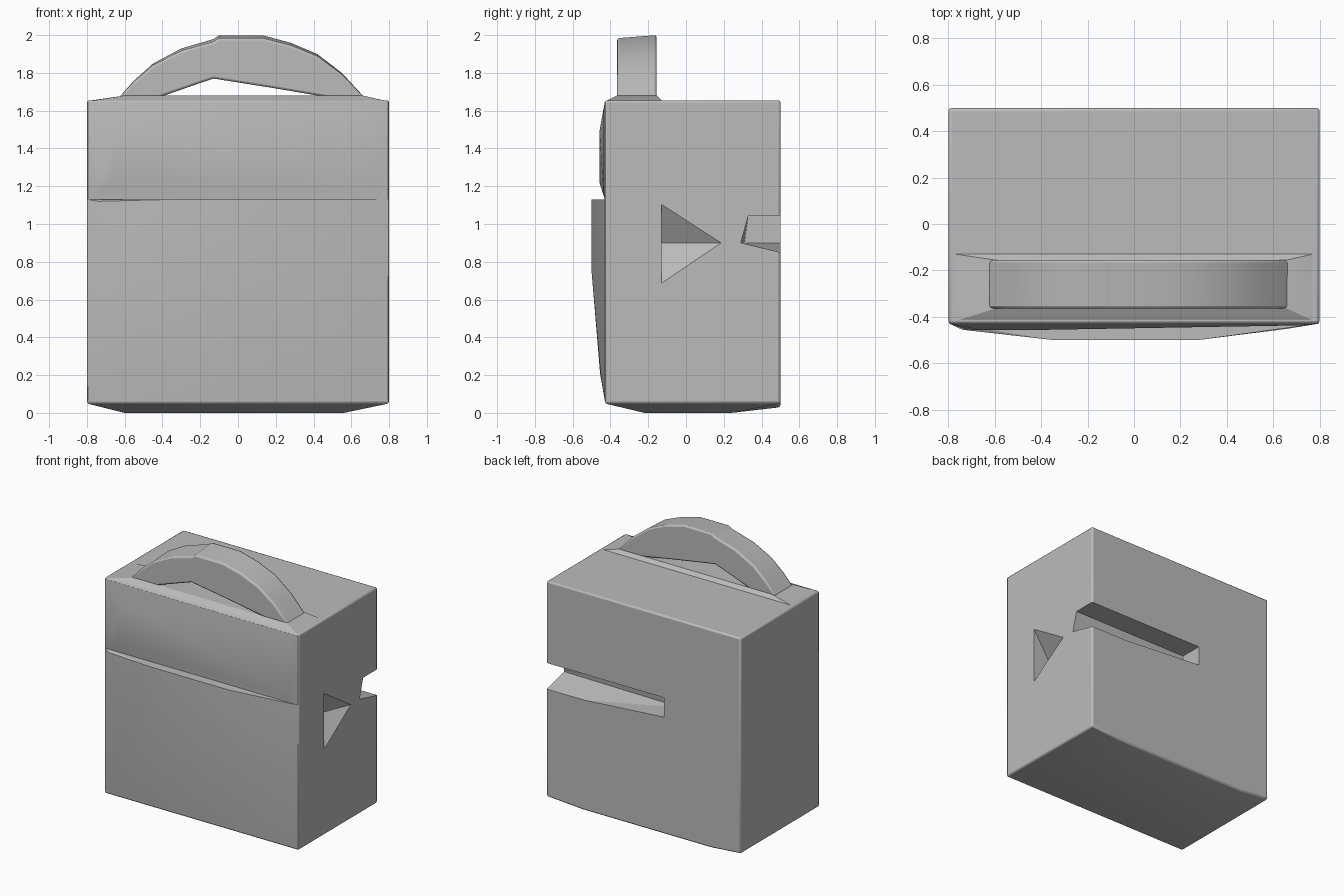
import bpy, bmesh, math

cube = bpy.data.objects.get("Cube")
if cube:
    bpy.data.objects.remove(cube, do_unlink=True)

grey = bpy.data.materials.new("plain grey")
grey.use_nodes = True
colour = (0.5, 0.5, 0.5, 1)
grey.diffuse_color = colour
grey.node_tree.nodes["Principled BSDF"].inputs["Base Color"].default_value = colour


def make_object(name, bm):
    bmesh.ops.recalc_face_normals(bm, faces=bm.faces)
    mesh = bpy.data.meshes.new(name)
    bm.to_mesh(mesh)
    bm.free()
    mesh.materials.append(grey)
    obj = bpy.data.objects.new(name, mesh)
    bpy.context.collection.objects.link(obj)
    return obj


def hull(name, points):
    """Convex solid around a few corner points."""
    bm = bmesh.new()
    for p in points:
        bm.verts.new(p)
    res = bmesh.ops.convex_hull(bm, input=bm.verts)
    loose = [v for v in bm.verts if not v.link_faces]
    bmesh.ops.delete(bm, geom=loose, context='VERTS')
    bmesh.ops.dissolve_limit(bm, angle_limit=0.01, verts=bm.verts, edges=bm.edges)
    return make_object(name, bm)


def rect(x0, x1, y0, y1, z):
    return [(x, y, z) for x in (x0, x1) for y in (y0, y1)]


def bevel(obj, width, angle):
    mod = obj.modifiers.new("bevel", 'BEVEL')
    mod.width = width
    mod.segments = 2
    mod.limit_method = 'ANGLE'
    mod.angle_limit = math.radians(angle)


def smooth(obj, angle=25):
    bpy.ops.object.select_all(action='DESELECT')
    obj.select_set(True)
    bpy.context.view_layer.objects.active = obj
    bpy.ops.object.shade_smooth_by_angle(angle=math.radians(angle))


# Main block with a shallow bulging underside
body = hull("body",
            rect(-0.8, 0.8, -0.43, 0.5, 1.655) + rect(-0.8, 0.8, -0.43, 0.5, 0.05)
            + rect(-0.6, 0.56, -0.22, 0.24, 0)
            + [(-0.55, 0.5, 0.03), (0.5, 0.5, 0.03)])
bevel(body, 0.012, 50)

# Slot in the back, open at the left side
outer = [(0.6, 1.045), (0.33, 1.045), (0.29, 0.9), (0.5, 0.85), (0.6, 0.826)]
inner = [(0.6, 1.045), (0.33, 1.045), (0.31, 0.9), (0.6, 0.9)]
slot = hull("slot_cutter",
            [(0.82, y, z) for y, z in outer] + [(-0.17, y, z) for y, z in inner])

# Three-sided dent in the left side
dent = hull("dent_cutter",
            [(0.81, -0.13, 1.12), (0.81, -0.13, 0.67), (0.81, 0.21, 0.9),
             (0.67, -0.13, 0.9)])

for cutter in (slot, dent):
    cut = body.modifiers.new(cutter.name, 'BOOLEAN')
    cut.operation = 'DIFFERENCE'
    cut.solver = 'EXACT'
    cut.object = cutter
    cutter.hide_render = True
    cutter.hide_set(True)

# Lower front pocket with a ledge on top
pocket = hull("lower_pocket",
              rect(-0.35, 0.28, -0.5, -0.42, 0.75) + rect(-0.35, 0.28, -0.5, -0.42, 1.13)
              + rect(-0.795, 0.795, -0.43, -0.41, 0.065)
              + rect(-0.795, 0.795, -0.43, -0.41, 1.13)
              + [(-0.66, -0.455, 0.21), (0.66, -0.452, 0.21), (-0.74, -0.456, 1.12)])

# Upper front panel, fuller at its right end
panel = hull("upper_panel",
             rect(-0.795, 0.795, -0.43, -0.41, 1.645)
             + rect(-0.795, 0.795, -0.43, -0.41, 1.13)
             + [(-0.72, -0.455, 1.42), (-0.72, -0.455, 1.28), (-0.66, -0.458, 1.22),
                (-0.65, -0.458, 1.48), (-0.48, -0.458, 1.49), (0.72, -0.437, 1.16),
                (0.72, -0.437, 1.61)])

# Low sloped base under the handle
base = hull("handle_base",
            rect(-0.79, 0.79, -0.425, -0.42, 1.65) + rect(-0.77, 0.77, -0.14, -0.13, 1.655)
            + rect(-0.6, 0.66, -0.365, -0.155, 1.68))

# Arched handle
arch = [(-0.63, 1.67), (-0.55, 1.76), (-0.45, 1.85), (-0.3, 1.93), (-0.13, 1.98),
        (-0.1, 2), (0.13, 2), (0.28, 1.96), (0.42, 1.9), (0.55, 1.8), (0.67, 1.67),
        (0.48, 1.67), (0.2, 1.72), (-0.13, 1.775), (-0.2, 1.75), (-0.42, 1.67)]
bm = bmesh.new()
face = bm.faces.new([bm.verts.new((x, -0.155, z)) for x, z in arch])
front = bmesh.ops.extrude_face_region(bm, geom=[face])["geom"]
for v in front:
    if isinstance(v, bmesh.types.BMVert):
        v.co.y = -0.365
        v.co.z -= 0.05 * max(0, v.co.z - 1.67)
handle = make_object("handle", bm)
bevel(handle, 0.012, 60)

for obj in (body, pocket, panel, base, handle):
    smooth(obj)
